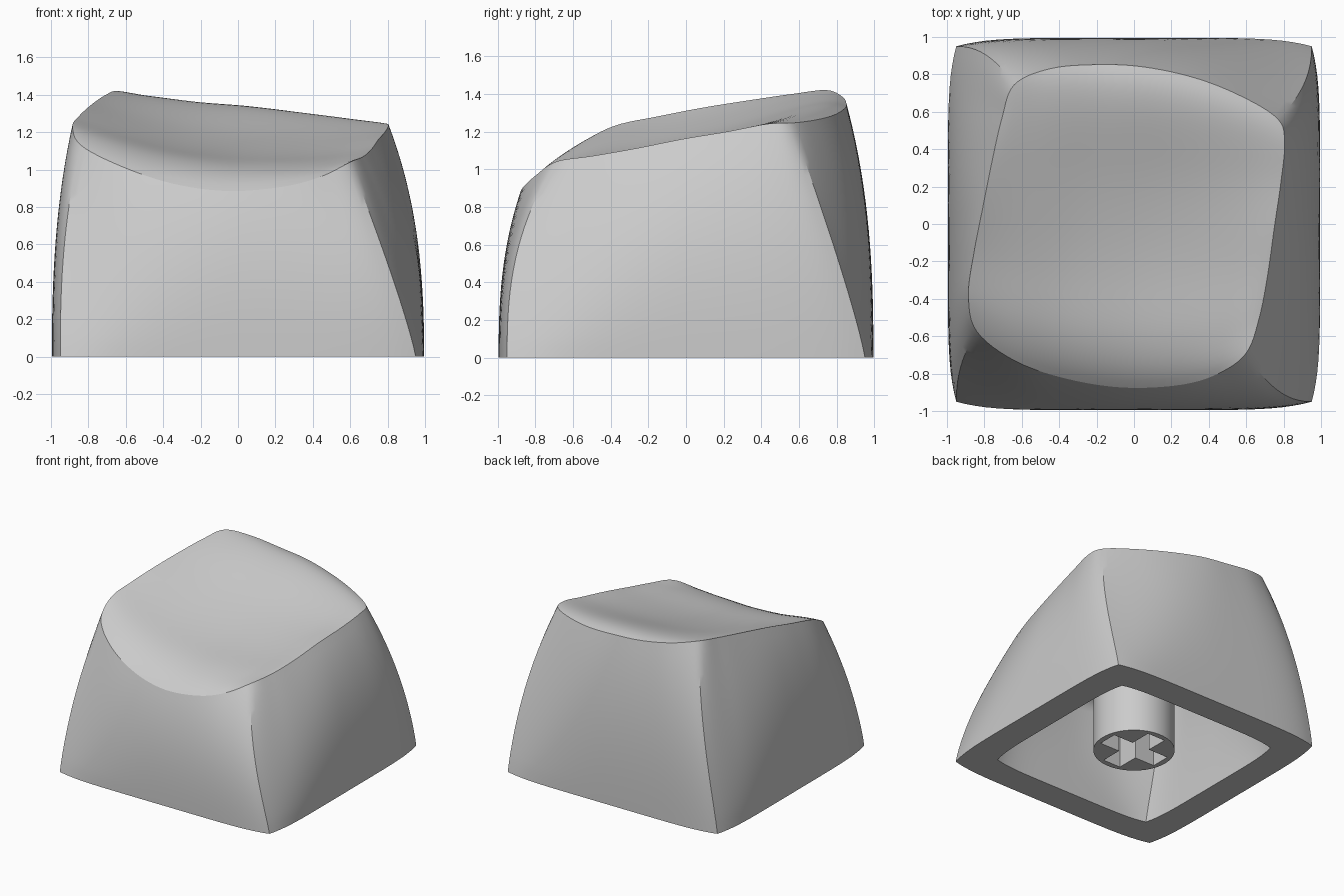
import bpy
import bmesh
import math
from mathutils import Vector

default_cube = bpy.data.objects.get("Cube")
if default_cube:
    bpy.data.objects.remove(default_cube, do_unlink=True)

grey = bpy.data.materials.new("plain grey")
grey.use_nodes = True
grey_colour = (0.6, 0.6, 0.6, 1)
grey.diffuse_color = grey_colour
grey.node_tree.nodes["Principled BSDF"].inputs["Base Color"].default_value = grey_colour

# Rim of the dished top, six points per side, starting at the front corner on -x
RIM = [Vector(p) for p in (
    (-.84, -.575, 1.13), (-.63, -.735, 1.02), (-.35, -.83, .925),
    (-.05, -.875, .885), (.25, -.86, .91), (.45, -.8, .965),
    (.6, -.69, 1.04), (.67, -.5, 1.07), (.715, -.27, 1.11),
    (.75, -.02, 1.16), (.785, .22, 1.2), (.805, .43, 1.24),
    (.77, .56, 1.245), (.58, .68, 1.26), (.33, .78, 1.285),
    (.05, .84, 1.32), (-.2, .852, 1.345), (-.45, .83, 1.385),
    (-.64, .745, 1.42), (-.705, .57, 1.4), (-.76, .33, 1.365),
    (-.81, .08, 1.325), (-.855, -.15, 1.28), (-.885, -.38, 1.23))]
STEPS = 6
COUNT = len(RIM) * STEPS
SIDE = COUNT // 4
WALL_ROWS = 18


def rim_point(index):
    """Smooth closed curve through the rim points."""
    k, t = index // STEPS, (index % STEPS) / STEPS
    a, b, c, d = (RIM[(k + j) % len(RIM)] for j in (-1, 0, 1, 2))
    return b + (c - a) * (t / 2) + (2 * a - 5 * b + 4 * c - d) * (t * t / 2) \
        + (3 * b - a - 3 * c + d) * (t ** 3 / 2)


def base_point(index):
    """Square with slightly bowed sides and crisp corners."""
    side, w = index // SIDE, 2 * (index % SIDE) / SIDE - 1
    x, y = w * .95, -(.995 - .045 * w ** 6)
    for _ in range(side):
        x, y = -y, x
    return Vector((x, y, 0))


def wall_point(index, s):
    """Walls bulge outwards across each side and run straight along it."""
    base, rim = base_point(index), rim_point(index)
    side, f = index // SIDE, min(1, 2 * (index % SIDE) / SIDE)
    blend = f * f * (3 - 2 * f)
    across, along = 1.15 + 1.4 * blend, 2.55 - 1.4 * blend
    power_x, power_y = (along, across) if side % 2 == 0 else (across, along)
    return Vector((base.x + (rim.x - base.x) * s ** power_x,
                   base.y + (rim.y - base.y) * s ** power_y, rim.z * s))


def dish_point(i, j):
    """Patch spanned by the four rim sides, rolled off at front and back."""
    u, v = i / SIDE, j / SIDE
    front, back = rim_point(i), rim_point(3 * SIDE - i)
    right, left = rim_point(SIDE + j), rim_point((COUNT - j) % COUNT)
    c0, c1, c2, c3 = (rim_point(k * SIDE) for k in range(4))
    p = front.lerp(back, v) + left.lerp(right, u) \
        - c0.lerp(c1, u).lerp(c3.lerp(c2, u), v)
    w = 2 * v - 1
    p.z += .18 * w * w * (1 - w * w) * math.sin(math.pi * u)
    return p


def add_shell(bm, scale):
    """Curved walls and dished top; returns the open bottom ring."""
    def vert(p):
        return bm.verts.new((p.x * scale[0], p.y * scale[0], p.z * scale[1]))

    rings = [[vert(wall_point(i, row / WALL_ROWS)) for i in range(COUNT)]
             for row in range(WALL_ROWS + 1)]
    for low, high in zip(rings, rings[1:]):
        for i in range(COUNT):
            j = (i + 1) % COUNT
            bm.faces.new((low[i], low[j], high[j], high[i]))
    rim = rings[-1]

    def grid_vert(i, j):
        if j == 0:
            return rim[i]
        if i == SIDE:
            return rim[SIDE + j]
        if j == SIDE:
            return rim[3 * SIDE - i]
        if i == 0:
            return rim[COUNT - j]
        return vert(dish_point(i, j))

    grid = [[grid_vert(i, j) for i in range(SIDE + 1)] for j in range(SIDE + 1)]
    for low, high in zip(grid, grid[1:]):
        for i in range(SIDE):
            bm.faces.new((low[i], low[i + 1], high[i + 1], high[i]))
    return rings[0]


def finish(obj, angle):
    obj.data.materials.clear()
    obj.data.materials.append(grey)
    bpy.ops.object.select_all(action="DESELECT")
    obj.select_set(True)
    bpy.context.view_layer.objects.active = obj
    bpy.ops.object.shade_smooth_by_angle(angle=math.radians(angle))


# Cap: outer shell, hollow inside and flat bottom edge
bm = bmesh.new()
outer = add_shell(bm, (1, 1))
inner = add_shell(bm, (.765, .84))
for i in range(COUNT):
    j = (i + 1) % COUNT
    bm.faces.new((outer[i], inner[i], inner[j], outer[j]))
bmesh.ops.recalc_face_normals(bm, faces=bm.faces)
mesh = bpy.data.meshes.new("cap")
bm.to_mesh(mesh)
bm.free()
cap = bpy.data.objects.new("cap", mesh)
bpy.context.collection.objects.link(cap)
finish(cap, 30)

# Stem under the cap, with a cross-shaped socket
bpy.ops.mesh.primitive_cylinder_add(vertices=64, radius=.305, depth=.94,
                                    location=(0, 0, .5))
stem = bpy.context.object
stem.name = "stem"
for name, size in (("slot_along_x", (.52, .16, 1)), ("slot_along_y", (.16, .52, 1))):
    bpy.ops.mesh.primitive_cube_add(size=1, location=(0, 0, 0))
    slot = bpy.context.object
    slot.name = name
    slot.scale = size
    slot.hide_render = True
    bpy.context.view_layer.objects.active = stem
    cut = stem.modifiers.new(name, "BOOLEAN")
    cut.operation = "DIFFERENCE"
    cut.solver = "EXACT"
    cut.object = slot
    bpy.ops.object.modifier_apply(modifier=cut.name)
    bpy.data.objects.remove(slot, do_unlink=True)
finish(stem, 30)
